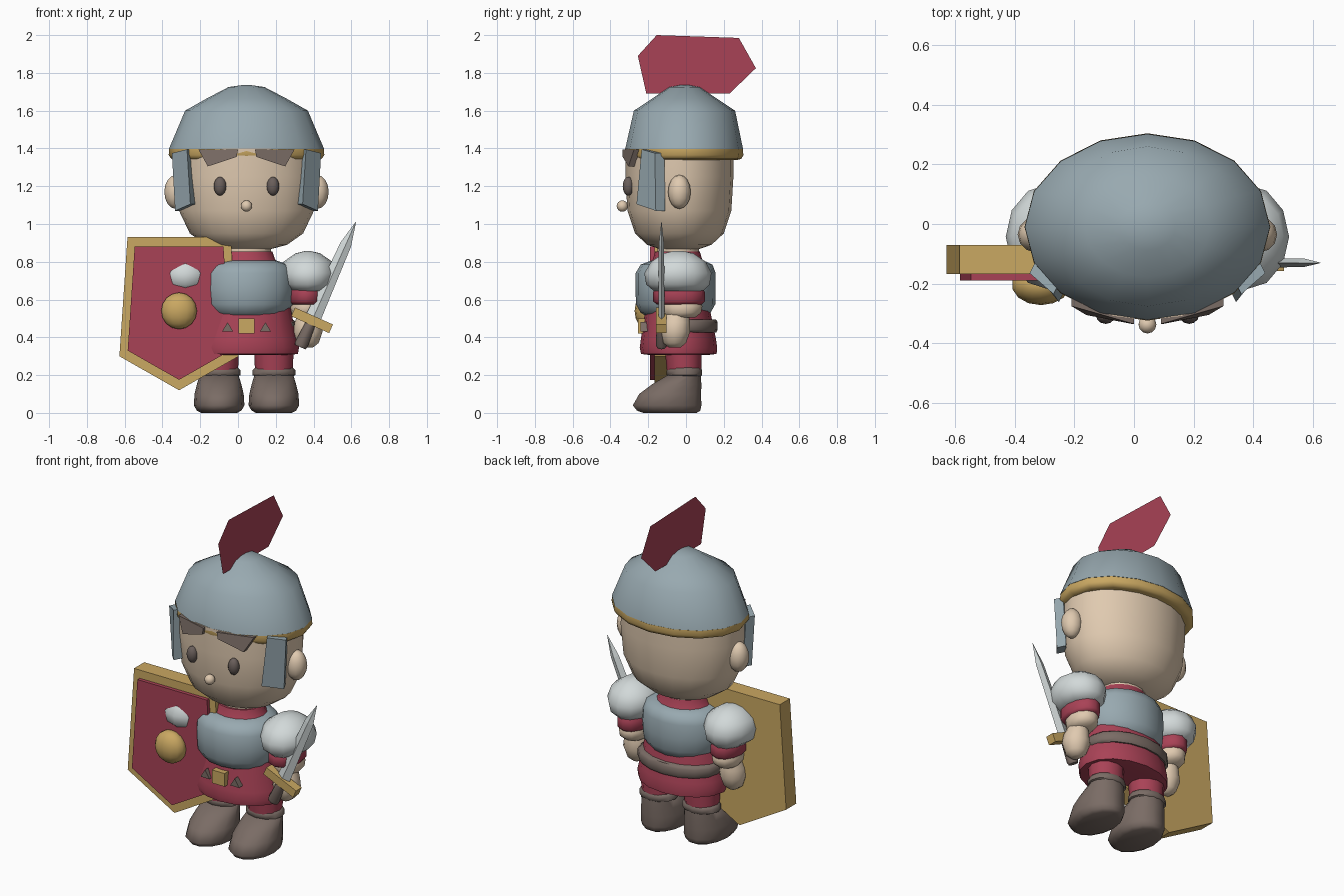
import bpy, bmesh, math
from mathutils import Vector, Matrix

CX = 0.045  # centre line of the figure


def material(name, r, g, b):
    m = bpy.data.materials.new(name)
    lin = [((c / 255 + 0.055) / 1.055) ** 2.4 for c in (r, g, b)]
    m.diffuse_color = (*lin, 1)
    return m


RED = material("crimson", 169, 66, 86)
STEEL = material("blue grey steel", 152, 169, 176)
GOLD = material("gold", 202, 168, 98)
SKIN = material("skin", 224, 202, 176)
BROWN = material("brown leather", 122, 108, 101)
WHITE = material("pale metal", 210, 217, 217)
DARK = material("dark eye", 106, 95, 91)


def finish(name, bm, mat, smooth=40):
    bmesh.ops.recalc_face_normals(bm, faces=bm.faces)
    me = bpy.data.meshes.new(name)
    bm.to_mesh(me)
    bm.free()
    me.materials.append(mat)
    ob = bpy.data.objects.new(name, me)
    bpy.context.collection.objects.link(ob)
    if smooth:
        bpy.ops.object.select_all(action='DESELECT')
        ob.select_set(True)
        bpy.context.view_layer.objects.active = ob
        bpy.ops.object.shade_smooth_by_angle(angle=math.radians(smooth))
    return ob


def loft(name, mat, x, rings, n=16, smooth=55):
    """Stack of elliptical rings: (z, radius x, centre y, radius y)."""
    bm = bmesh.new()
    loops = []
    for z, rx, cy, ry in rings:
        loops.append([bm.verts.new((x + rx * math.cos(2 * math.pi * i / n),
                                    cy + ry * math.sin(2 * math.pi * i / n), z))
                      for i in range(n)])
    for a, b in zip(loops, loops[1:]):
        for i in range(n):
            j = (i + 1) % n
            bm.faces.new((a[i], a[j], b[j], b[i]))
    bm.faces.new(loops[0])
    bm.faces.new(loops[-1])
    return finish(name, bm, mat, smooth)


def ellipsoid(name, mat, centre, radii, u=12, v=8):
    bm = bmesh.new()
    bmesh.ops.create_uvsphere(bm, u_segments=u, v_segments=v, radius=1)
    bm.transform(Matrix.Translation(centre) @ Matrix.Diagonal((*radii, 1)))
    return finish(name, bm, mat, 60)


def prism(name, mat, pts, offset):
    """Polygon pushed along an offset; a bare sheet when offset is None."""
    bm = bmesh.new()
    a = [bm.verts.new(p) for p in pts]
    bm.faces.new(a)
    if offset:
        b = [bm.verts.new(Vector(p) + Vector(offset)) for p in pts]
        bm.faces.new(b)
        for i in range(len(a)):
            j = (i + 1) % len(a)
            bm.faces.new((a[i], a[j], b[j], b[i]))
    return finish(name, bm, mat, 0)


def box(name, mat, centre, size, matrix=Matrix()):
    bm = bmesh.new()
    bmesh.ops.create_cube(bm, size=1)
    bm.transform(matrix @ Matrix.Translation(centre) @ Matrix.Diagonal((*size, 1)))
    return finish(name, bm, mat, 0)


# Head and helmet
loft("head", SKIN, CX, [(0.862, 0.11, -0.035, 0.09), (0.89, 0.215, -0.035, 0.17),
     (0.95, 0.30, -0.035, 0.235), (1.07, 0.357, -0.035, 0.275),
     (1.25, 0.375, -0.035, 0.286), (1.40, 0.37, -0.035, 0.287)], 20)
loft("helmet_dome", STEEL, CX, [(1.397, 0.411, -0.01, 0.312),
     (1.60, 0.325, -0.008, 0.268), (1.665, 0.21, -0.008, 0.17),
     (1.725, 0.095, -0.008, 0.08), (1.736, 0.02, -0.008, 0.02)])
loft("helmet_band", GOLD, CX, [(1.34, 0.37, -0.01, 0.285), (1.345, 0.398, -0.01, 0.303),
     (1.365, 0.412, -0.01, 0.314), (1.396, 0.41, -0.01, 0.311)])
plume = [(-0.21, 1.69), (-0.255, 1.89), (-0.155, 2.0), (0.28, 1.985), (0.37, 1.825), (0.23, 1.69)]
prism("plume", RED, [(CX, y, z) for y, z in plume], None)

# Face
ellipsoid("nose", SKIN, (CX, -0.337, 1.095), (0.03, 0.03, 0.03))
for s, side in ((-1, "left"), (1, "right")):
    ellipsoid(side + "_ear", SKIN, (CX + s * 0.375, -0.035, 1.17), (0.06, 0.06, 0.09))
    ellipsoid(side + "_eye", DARK, (CX + s * 0.14, -0.305, 1.2), (0.033, 0.03, 0.05))
    prism(side + "_brow", BROWN,
          [(CX + s * x, y, z) for x, y, z in ((0.045, -0.335, 1.395), (0.255, -0.275, 1.395),
           (0.205, -0.305, 1.305), (0.052, -0.335, 1.355))], (0, 0.05, 0))
    prism(side + "_cheek_guard", STEEL,
          [(CX + s * x, y, z) for x, y, z in ((0.315, -0.235, 1.395), (0.395, -0.165, 1.375),
           (0.378, -0.16, 1.07), (0.297, -0.262, 1.105))], (-s * 0.025, 0.05, 0))

# Torso
loft("neck", SKIN, CX, [(0.80, 0.13, -0.04, 0.11), (0.88, 0.13, -0.04, 0.11)])
loft("collar", RED, CX, [(0.78, 0.18, -0.045, 0.15), (0.815, 0.15, -0.045, 0.13),
     (0.855, 0.137, -0.045, 0.118)])
loft("chest_plate", STEEL, CX, [(0.495, 0.14, -0.05, 0.13), (0.53, 0.21, -0.055, 0.185),
     (0.575, 0.245, -0.055, 0.21), (0.65, 0.252, -0.055, 0.212), (0.74, 0.248, -0.055, 0.212),
     (0.785, 0.222, -0.05, 0.19), (0.806, 0.16, -0.045, 0.14)])
loft("tunic_skirt", RED, CX, [(0.307, 0.22, -0.038, 0.16), (0.312, 0.272, -0.038, 0.20),
     (0.345, 0.278, -0.04, 0.205), (0.39, 0.267, -0.04, 0.199), (0.58, 0.228, -0.045, 0.165)])
loft("belt", BROWN, CX, [(0.425, 0.25, -0.012, 0.172), (0.44, 0.262, -0.012, 0.18),
     (0.48, 0.262, -0.012, 0.18), (0.495, 0.245, -0.012, 0.17)])
box("buckle", GOLD, (CX, -0.225, 0.46), (0.085, 0.06, 0.08))
for s in (-1, 1):  # studs beside the buckle
    prism("belt_stud", BROWN, [(CX + s * x, -0.24, z) for x, z in
          ((0.07, 0.43), (0.13, 0.43), (0.10, 0.48))], (0, 0.05, 0))

# Arms and legs
for s, side in ((-1, "left"), (1, "right")):
    ax, lx = CX + s * 0.325, CX + s * 0.145
    loft(side + "_shoulder_guard", WHITE, ax, [(0.645, 0.09, -0.04, 0.13), (0.68, 0.135, -0.043, 0.168),
         (0.74, 0.15, -0.043, 0.178), (0.80, 0.13, -0.04, 0.145), (0.845, 0.065, -0.04, 0.08),
         (0.858, 0.01, -0.04, 0.02)], 12)
    loft(side + "_sleeve", RED, ax - s * 0.01, [(0.575, 0.08, -0.035, 0.12), (0.59, 0.092, -0.037, 0.137),
         (0.64, 0.092, -0.037, 0.137), (0.67, 0.08, -0.037, 0.12)], 12)
    loft(side + "_forearm", SKIN, ax - s * 0.01, [(0.505, 0.06, -0.025, 0.075), (0.53, 0.08, -0.02, 0.10),
         (0.565, 0.083, -0.02, 0.107), (0.60, 0.07, -0.02, 0.09)], 12)
    loft(side + "_hand", SKIN, ax, [(0.345, 0.025, -0.06, 0.03), (0.37, 0.057, -0.06, 0.06),
         (0.43, 0.078, -0.058, 0.08), (0.48, 0.07, -0.055, 0.076), (0.53, 0.05, -0.045, 0.06)], 12)
    loft(side + "_trouser_leg", RED, lx, [(0.21, 0.10, -0.01, 0.09), (0.36, 0.105, -0.015, 0.10)], 12)
    loft(side + "_boot_cuff", BROWN, lx, [(0.19, 0.09, -0.008, 0.08), (0.20, 0.114, -0.008, 0.094),
         (0.225, 0.114, -0.008, 0.094), (0.24, 0.10, -0.008, 0.085)], 12)
    loft(side + "_boot", BROWN, lx, [(0.0, 0.095, -0.085, 0.145), (0.012, 0.118, -0.092, 0.172),
         (0.04, 0.134, -0.10, 0.186), (0.10, 0.13, -0.084, 0.168), (0.15, 0.118, -0.05, 0.135),
         (0.20, 0.103, -0.01, 0.09)], 14, 70)

# Shield: gold body, raised red field, boss
SX = -0.312


def shield_outline(top, corner, z_top, z_corner, z_tip, y):
    return [(SX - top, y, z_top), (SX + top, y, z_top), (SX + corner, y, z_corner),
            (SX, y, z_tip), (SX - corner, y, z_corner)]


prism("shield_body", GOLD, shield_outline(0.273, 0.316, 0.93, 0.30, 0.12, -0.168), (0, 0.098, 0))
prism("shield_field", RED, shield_outline(0.235, 0.272, 0.88, 0.33, 0.175, -0.19), (0, 0.03, 0))
ellipsoid("shield_boss", GOLD, (SX, -0.205, 0.54), (0.097, 0.067, 0.097), 14, 8)

# Sword, modelled upright at the guard and then tilted
tilt = Matrix.Translation((0.392, -0.13, 0.49)) @ Matrix.Rotation(math.radians(24), 4, 'Y')
box("sword_guard", GOLD, (0, 0, 0), (0.22, 0.055, 0.05), tilt)
bm = bmesh.new()
rows = []
for z, w, t in ((0.0, 0.042, 0.017), (0.44, 0.03, 0.014), (0.57, 0.001, 0.001)):
    rows.append([bm.verts.new(p) for p in ((-w, 0, z), (0, -t, z), (w, 0, z), (0, t, z))])
for a, b in zip(rows, rows[1:]):
    for i in range(4):
        bm.faces.new((a[i], a[(i + 1) % 4], b[(i + 1) % 4], b[i]))
bm.faces.new(rows[0])
bm.faces.new(rows[-1])
bm.transform(tilt)
finish("sword_blade", bm, WHITE, 0)
grip = loft("sword_grip", BROWN, 0, [(-0.155, 0.03, 0, 0.025), (-0.14, 0.036, 0, 0.03),
            (0.0, 0.026, 0, 0.024)], 8)
grip.data.transform(tilt)
